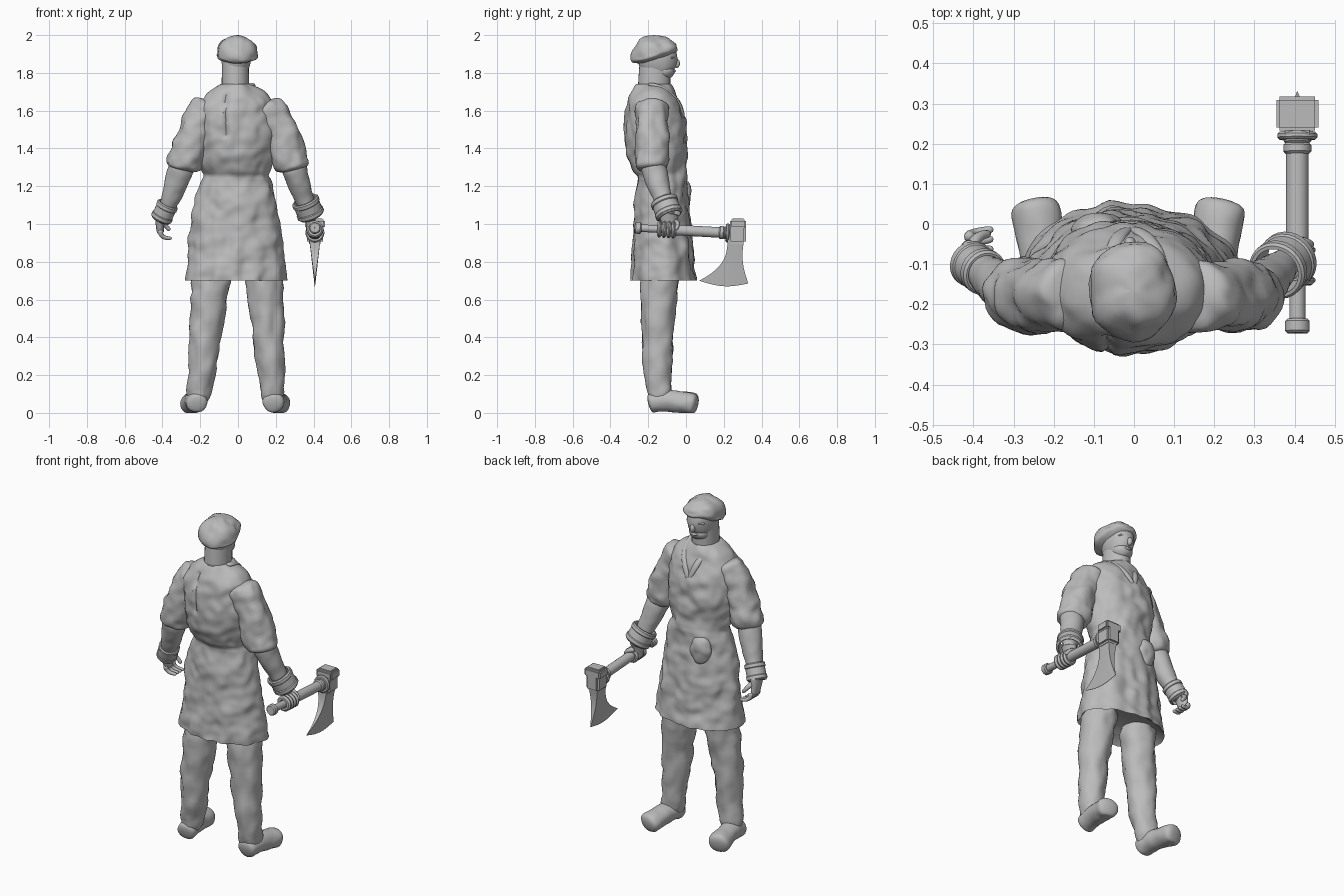
import bpy, bmesh, math
from math import sin, cos, pi, tau
from mathutils import Vector, noise

cube = bpy.data.objects.get("Cube")
if cube:
    bpy.data.objects.remove(cube)

clay = bpy.data.materials.new("clay_grey")
clay.use_nodes = True
clay.diffuse_color = (.5, .5, .5, 1)
clay.node_tree.nodes["Principled BSDF"].inputs["Base Color"].default_value = clay.diffuse_color

X, Y, Z = Vector((1, 0, 0)), Vector((0, 1, 0)), Vector((0, 0, 1))


def finish(name, bm, angle=50):
    bmesh.ops.recalc_face_normals(bm, faces=bm.faces)
    mesh = bpy.data.meshes.new(name)
    bm.to_mesh(mesh)
    bm.free()
    mesh.materials.append(clay)
    obj = bpy.data.objects.new(name, mesh)
    bpy.context.collection.objects.link(obj)
    bpy.ops.object.select_all(action='DESELECT')
    obj.select_set(True)
    bpy.context.view_layer.objects.active = obj
    bpy.ops.object.shade_smooth_by_angle(angle=math.radians(angle))


def skin(name, rings, angle=50, closed=False):
    """Join rings of points into a surface, capped or closed into a loop."""
    bm = bmesh.new()
    rings = [[bm.verts.new(co) for co in ring] for ring in rings]
    pairs = list(zip(rings, rings[1:]))
    if closed:
        pairs.append((rings[-1], rings[0]))
    else:
        bm.faces.new(rings[0])
        bm.faces.new(rings[-1])
    for low, high in pairs:
        for i in range(len(low)):
            bm.faces.new((low[i - 1], low[i], high[i], high[i - 1]))
    finish(name, bm, angle)


def ellipse(centre, across, along, sides):
    angles = [tau * k / sides for k in range(sides)]
    return [centre + across * cos(a) + along * sin(a) for a in angles]


def wrinkle(co, centre, amount, size=12):
    """Push a point in or out as cloth folds do, staying above the floor."""
    out = (co - centre).normalized()
    co = co + out * amount * (noise.noise(co * size) + noise.noise(co * size * 2) / 2)
    co.z = max(co.z, 0)
    return co


def limb(name, start, middle, end, thick, thin, flat=1, power=1, fold=0, sides=28, ref=X):
    """Blunt-ended tapering limb, curving through three points."""
    a, m, b = Vector(start), Vector(middle), Vector(end)
    steps = sides
    rings = []
    for i in range(steps + 1):
        t = (1 - cos(pi * i / steps)) / 2
        centre = a * (1 - t) * (1 - 2 * t) + m * 4 * t * (1 - t) + b * t * (2 * t - 1)
        tangent = (a * (4 * t - 3) + m * (4 - 8 * t) + b * (4 * t - 1)).normalized()
        blunt = math.sqrt(max(1 - abs(2 * t - 1) ** 16, .001))
        radius = (thick + (thin - thick) * t ** power) * blunt
        across = (ref - tangent * ref.dot(tangent)).normalized()
        ring = ellipse(centre, across * radius, tangent.cross(across) * radius * flat, sides)
        rings.append([wrinkle(co, centre, fold) for co in ring])
    skin(name, rings)


def ball(name, centre, size, fold=0, shape=None):
    bm = bmesh.new()
    bmesh.ops.create_uvsphere(bm, u_segments=40, v_segments=24, radius=1)
    centre = Vector(centre)
    for v in bm.verts:
        co = centre + Vector(a * b for a, b in zip(v.co, size))
        co = wrinkle(co, centre, fold)
        v.co = shape(co) if shape else co
    finish(name, bm)


def turned(name, start, end, radius, bore=.001, bevel=.006):
    """Bevelled rod or, with a bore, a hollow ring."""
    start, end = Vector(start), Vector(end)
    axis = (end - start).normalized()
    across = axis.orthogonal().normalized()
    length = (end - start).length
    profile = ((bore, 0), (radius - bevel, 0), (radius, bevel),
               (radius, length - bevel), (radius - bevel, length), (bore, length))
    skin(name, [ellipse(start + axis * h, across * r, axis.cross(across) * r, 28)
                for r, h in profile], 35, closed=True)


# Long sleeveless vest: flared skirt, pinched waist, broad chest
HEM, WAIST, NECK = .7, 1.26, 1.74


def vest_ring(z):
    if z < WAIST:
        t = (WAIST - z) / (WAIST - HEM)
        half, depth, y = .17 + .1 * t ** .6, .13 + .04 * t, -.13 + .01 * t
    else:
        t = (z - WAIST) / (NECK - WAIST)
        pinch = .04 * (1 - t) ** 5
        half = .08 + .135 * (1 - t ** 8) - pinch
        depth = .09 + .08 * (1 - t ** 4) - pinch
        y = -.13 - .045 * math.sqrt(t)
    centre = Vector((-.012, y, z))
    ring = []
    for co in ellipse(centre, X * half, Y * depth, 90):
        out = (co - centre).normalized()
        co = wrinkle(co, centre, .016, 10)
        if z < WAIST:
            # pleats hang from the waist
            co += out * .006 * sin(11 * math.atan2(out.y, out.x)) * t
        elif .4 < t < .9 and out.y < -.5:
            # seam down the upper back
            co.y += .015 * math.exp(-((co.x + .065) / .01) ** 2)
        ring.append(co)
    return ring


under = ellipse(Vector((0, -.12, HEM + .04)), X * .22, Y * .13, 90)
count = 90
skin("vest", [under] + [vest_ring(HEM + (NECK - HEM) * i / count) for i in range(count + 1)])
ball("pouch", (-.09, -.01, 1.15), (.065, .04, .08), .012)

# Neck, head and face
limb("neck", (-.014, -.17, 1.64), (-.014, -.168, 1.75), (-.014, -.16, 1.9), .075, .07, 1.17)
ball("head", (-.01, -.15, 1.88), (.078, .105, .115), .004)
ball("jaw", (-.01, -.118, 1.81), (.058, .06, .045), .004)
ball("nose", (-.01, -.05, 1.85), (.015, .018, .024))
ball("brow", (-.01, -.08, 1.88), (.06, .03, .012))
ball("lips", (-.01, -.066, 1.81), (.022, .012, .009))


def slouch(co):
    """Flatten the underside and let the back hang low."""
    drop = 1.9 - co.z
    if drop > 0:
        co.z = 1.9 - drop * .4
    co.z += (co.y + .17) * .25 * min(1, (2 - co.z) * 10)
    return co


ball("cap", (-.005, -.168, 1.9), (.11, .127, .1), .014, slouch)

# Arms: sleeve, bare forearm, rolled cuff
WRISTS = {"left": (1, Vector((.39, -.085, 1.04)), .074),
          "right": (-1, Vector((-.41, -.095, 1.02)), .058)}
for label, (side, wrist, cuff) in WRISTS.items():
    limb(label + "_lapel", (side * .07, -.2, NECK), (side * .055, -.07, 1.68), (-.01, -.01, 1.55),
         .022, .014, .6, fold=.004)
    elbow = Vector((side * .29, -.178, 1.28))
    limb(label + "_sleeve", (side * .15, -.18, 1.65), (side * .24, -.18, 1.45), elbow,
         .086, .094, fold=.016, sides=36)
    middle = elbow.lerp(wrist, .5)
    limb(label + "_forearm", elbow + Z * .05, middle, wrist, .072, .034, fold=.006)
    axis = (wrist - middle).normalized()
    top = wrist - axis * .1
    turned(label + "_cuff", top, top + axis * .1, cuff * .94, cuff * .8)
    for rim in (0, .065):
        base = top + axis * rim
        turned(label + "_cuff_rim", base, base + axis * .03, cuff, cuff * .8)

# Open right hand with fingers curling inward
limb("right_palm", (-.41, -.09, 1.05), (-.413, -.08, 1), (-.41, -.07, .95), .028, .018, 1.8)
for i in range(4):
    knuckle = Vector((-.41, -.105 + i * .024, .97))
    tip = knuckle + Vector((.06, .02, -.045))
    limb("right_finger", knuckle, knuckle + Vector((.012, .01, -.036)), tip, .014, .009, sides=12, ref=Y)
limb("right_thumb", (-.405, -.065, 1.02), (-.39, -.035, 1), (-.36, -.025, .965), .016, .01, sides=12, ref=Y)


# Axe haft along a slightly falling line, with turned collars
def haft_point(y):
    return Vector((.407, y, .965 - y * .055))


def haft_part(name, y, length, radius, bore=.001, bevel=.006):
    turned(name, haft_point(y), haft_point(y + length), radius, bore, bevel)


haft_part("axe_grip", -.25, .2, .02)
haft_part("axe_haft", -.08, .35, .028)
haft_part("axe_pommel", -.272, .036, .031)
haft_part("axe_collar", .175, .028, .035)
haft_part("axe_eye_ring", .21, .02, .05)
haft_part("axe_eye_boss", .2, .02, .034)

# Left hand closed around the haft
limb("left_palm", (.388, -.087, 1.06), (.384, -.092, 1.02), (.376, -.095, .95), .034, .016, 1.7)
for i in range(4):
    haft_part("left_finger", -.152 + i * .025, .024, .045, .024, .009)
limb("left_thumb", (.385, -.06, 1.01), (.415, -.045, 1), (.444, -.055, .97), .016, .01, sides=12, ref=Y)


def block(name, centre, size, bevel):
    bm = bmesh.new()
    bmesh.ops.create_cube(bm, size=1)
    for v in bm.verts:
        v.co = Vector(centre) + Vector(a * b for a, b in zip(v.co, size))
    bmesh.ops.bevel(bm, geom=bm.edges[:], offset=bevel, segments=2, affect='EDGES')
    finish(name, bm, 30)


block("axe_eye", (.407, .27, .95), (.085, .095, .11), .012)
block("axe_poll", (.407, .275, 1), (.105, .085, .05), .008)
block("axe_poll_cap", (.407, .275, 1.02), (.08, .065, .02), .003)


# Flaring blade that thins towards a curved cutting edge
def blade_row(t):
    back = .22 - .15 * t ** 3
    front = .31 + .02 * (t - sin(pi * t))
    half = .03 * (1 - t) + .001
    columns = [i / 10 for i in range(11)]
    side = [Vector((half, back + (front - back) * u, .93 - t * (.23 + .015 * u + .022 * sin(pi * u))))
            for u in columns]
    other = [co - X * half * 2 for co in reversed(side)]
    return [co + X * .407 for co in side + other]


skin("axe_blade", [blade_row(i / 12) for i in range(13)], 25)

# Legs and boots
for label, side, hip, knee, ankle in (("left", 1, .13, .16, .187), ("right", -1, -.135, -.17, -.217)):
    limb(label + "_leg", (hip, -.125, .8), (knee, -.15, .44), (ankle, -.138, .03),
         .1, .056, power=1.6, fold=.014, sides=36)
    limb(label + "_boot", (ankle, -.2, .05), (ankle + side * .01, -.08, .062), (ankle + side * .035, .06, .042),
         .056, .062, .95, fold=.006)
